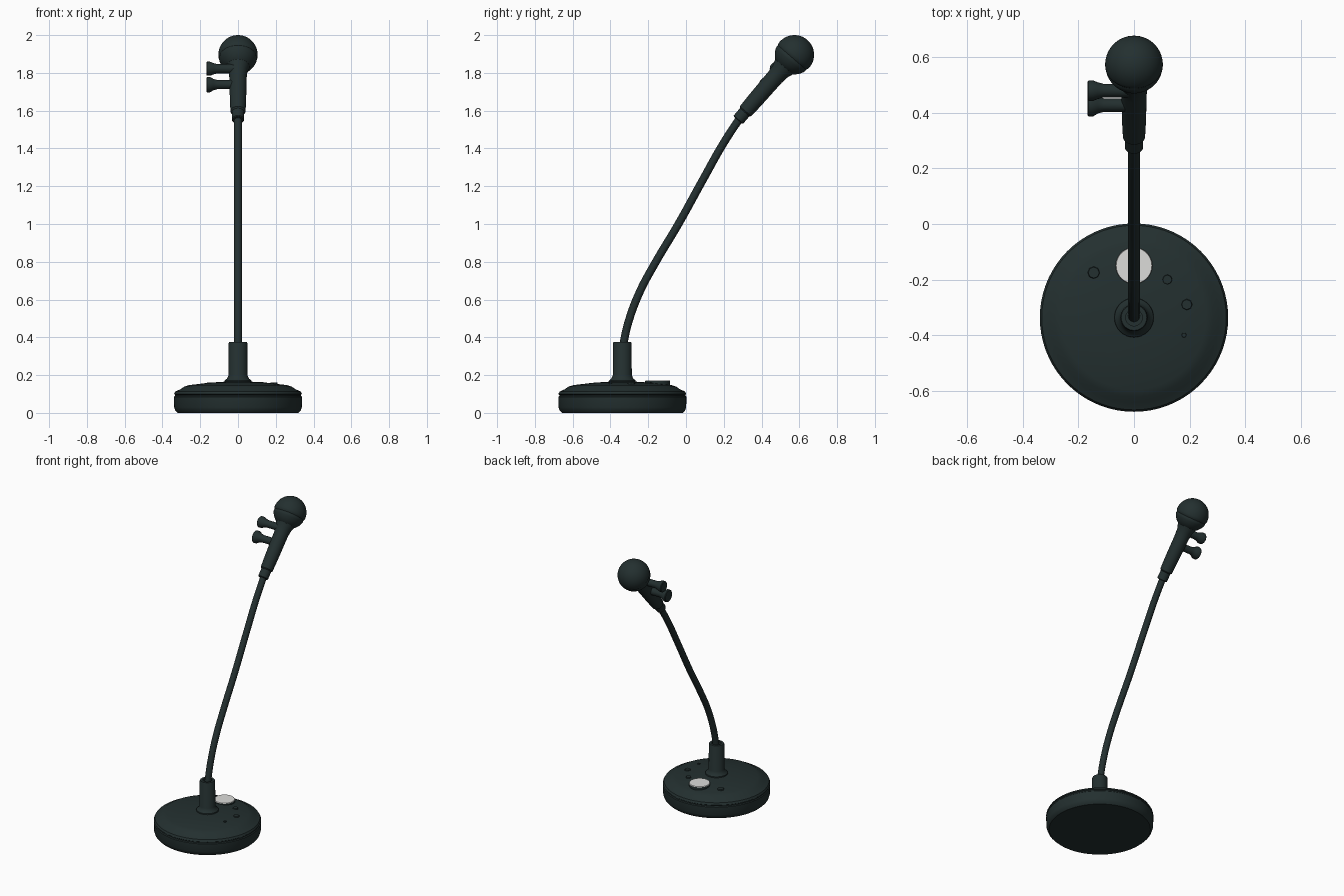
import bpy, bmesh, math
from mathutils import Vector

cube = bpy.data.objects.get("Cube")
if cube:
    bpy.data.objects.remove(cube)


def material(name, rgb):
    m = bpy.data.materials.new(name)
    m.use_nodes = True
    m.diffuse_color = (*rgb, 1)
    m.node_tree.nodes["Principled BSDF"].inputs["Base Color"].default_value = (*rgb, 1)
    return m


DARK = material("dark slate", (0.017, 0.029, 0.029))
WHITE = material("off white", (0.72, 0.72, 0.70))


def finish(obj, mat, angle=35):
    obj.data.materials.append(mat)
    bpy.ops.object.select_all(action='DESELECT')
    obj.select_set(True)
    bpy.context.view_layer.objects.active = obj
    bpy.ops.object.shade_smooth_by_angle(angle=math.radians(angle))
    return obj


def lathe(name, profile, origin, axis=(0, 0, 1), mat=DARK, sides=48):
    """Revolve (radius, height) pairs about an axis and close both ends."""
    bm = bmesh.new()
    turn = Vector((0, 0, 1)).rotation_difference(Vector(axis)).to_matrix()
    rings = []
    for r, h in profile:
        ring = []
        for i in range(sides):
            a = math.tau * i / sides
            p = turn @ Vector((r * math.cos(a), r * math.sin(a), h))
            ring.append(bm.verts.new(p + Vector(origin)))
        rings.append(ring)
    for low, high in zip(rings, rings[1:]):
        for i in range(sides):
            j = (i + 1) % sides
            bm.faces.new((low[i], low[j], high[j], high[i]))
    bm.faces.new(rings[0][::-1])
    bm.faces.new(rings[-1])
    mesh = bpy.data.meshes.new(name)
    bm.to_mesh(mesh)
    bm.free()
    obj = bpy.data.objects.new(name, mesh)
    bpy.context.collection.objects.link(obj)
    return finish(obj, mat)


BASE_Y = -0.337

# Weighted base: lower tray, seam groove and domed cover
lathe("base", [(0.32, 0), (0.332, 0.012), (0.338, 0.03), (0.339, 0.085),
               (0.334, 0.09), (0.334, 0.096), (0.339, 0.1), (0.332, 0.113),
               (0.305, 0.125), (0.285, 0.139), (0.26, 0.147), (0.15, 0.16),
               (0.06, 0.166)], (0, BASE_Y, 0), sides=72)

# Post with flared foot and a recessed top
lathe("post", [(0.072, 0.16), (0.07, 0.172), (0.058, 0.182), (0.05, 0.2),
               (0.049, 0.37), (0.046, 0.376), (0.03, 0.376), (0.03, 0.366)],
      (0, BASE_Y, 0), sides=32)

# Push button with a pale cap plate
lathe("button", [(0.066, 0.14), (0.066, 0.168)], (0, -0.15, 0))
lathe("button_cap", [(0.066, 0.168), (0.064, 0.172)], (0, -0.15, 0), mat=WHITE)

# Small raised marks on the cover
for i, (x, y, r) in enumerate([(-0.145, -0.175, 0.022), (0.12, -0.2, 0.018),
                               (0.19, -0.29, 0.02), (0.18, -0.4, 0.009)]):
    dist = math.hypot(x, y - BASE_Y)
    top = 0.166 - 0.06 * max(dist - 0.06, 0) - 0.004
    lathe(f"cover_mark_{i + 1}", [(r, top), (r * 0.9, top + 0.008)], (x, y, 0), sides=8)

# Bent gooseneck
curve = bpy.data.curves.new("gooseneck", 'CURVE')
curve.dimensions = '3D'
curve.bevel_depth = 0.021
curve.bevel_resolution = 4
curve.use_fill_caps = True
path = [(BASE_Y, 0.34), (-0.305, 0.48), (-0.245, 0.64), (-0.165, 0.79),
        (-0.04, 1.0), (0.09, 1.235), (0.2, 1.43), (0.295, 1.575)]
spline = curve.splines.new('BEZIER')
spline.bezier_points.add(len(path) - 1)
for point, (y, z) in zip(spline.bezier_points, path):
    point.co = (0, y, z)
    point.handle_left_type = point.handle_right_type = 'AUTO'
bent = bpy.data.objects.new("gooseneck_path", curve)
bpy.context.collection.objects.link(bent)
bpy.context.view_layer.update()
neck_mesh = bpy.data.meshes.new_from_object(bent.evaluated_get(bpy.context.evaluated_depsgraph_get()))
bpy.data.objects.remove(bent)
neck_mesh.materials.clear()
neck = bpy.data.objects.new("gooseneck", neck_mesh)
bpy.context.collection.objects.link(neck)
finish(neck, DARK)

# Handle, built along the line from the neck to the head
foot = Vector((0, 0.275, 1.55))
head = Vector((0, 0.574, 1.896))
axis = (head - foot).normalized()
lathe("handle", [(0.029, 0), (0.033, 0.004), (0.033, 0.055), (0.04, 0.062),
                 (0.043, 0.14), (0.046, 0.3), (0.05, 0.34), (0.062, 0.375),
                 (0.05, 0.41)], foot, axis, sides=32)

# Ball head with a seam groove just below its middle
R = 0.104
ball = []
for i in range(33):
    a = math.pi * i / 32 - math.pi / 2
    r = R * (0.96 if i == 14 else 1)
    ball.append((max(r * math.cos(a), 0.001), r * math.sin(a)))
lathe("ball_head", ball, head, axis)

# Two flared side knobs
for name, y, z, r in (("upper_knob", 0.48, 1.822, 0.037),
                      ("lower_knob", 0.428, 1.738, 0.041)):
    lathe(name, [(0.024, 0), (0.024, 0.09), (0.03, 0.112), (r, 0.13),
                 (r, 0.145), (r * 0.9, 0.149)], (-0.018, y, z), (-1, 0, 0), sides=20)
